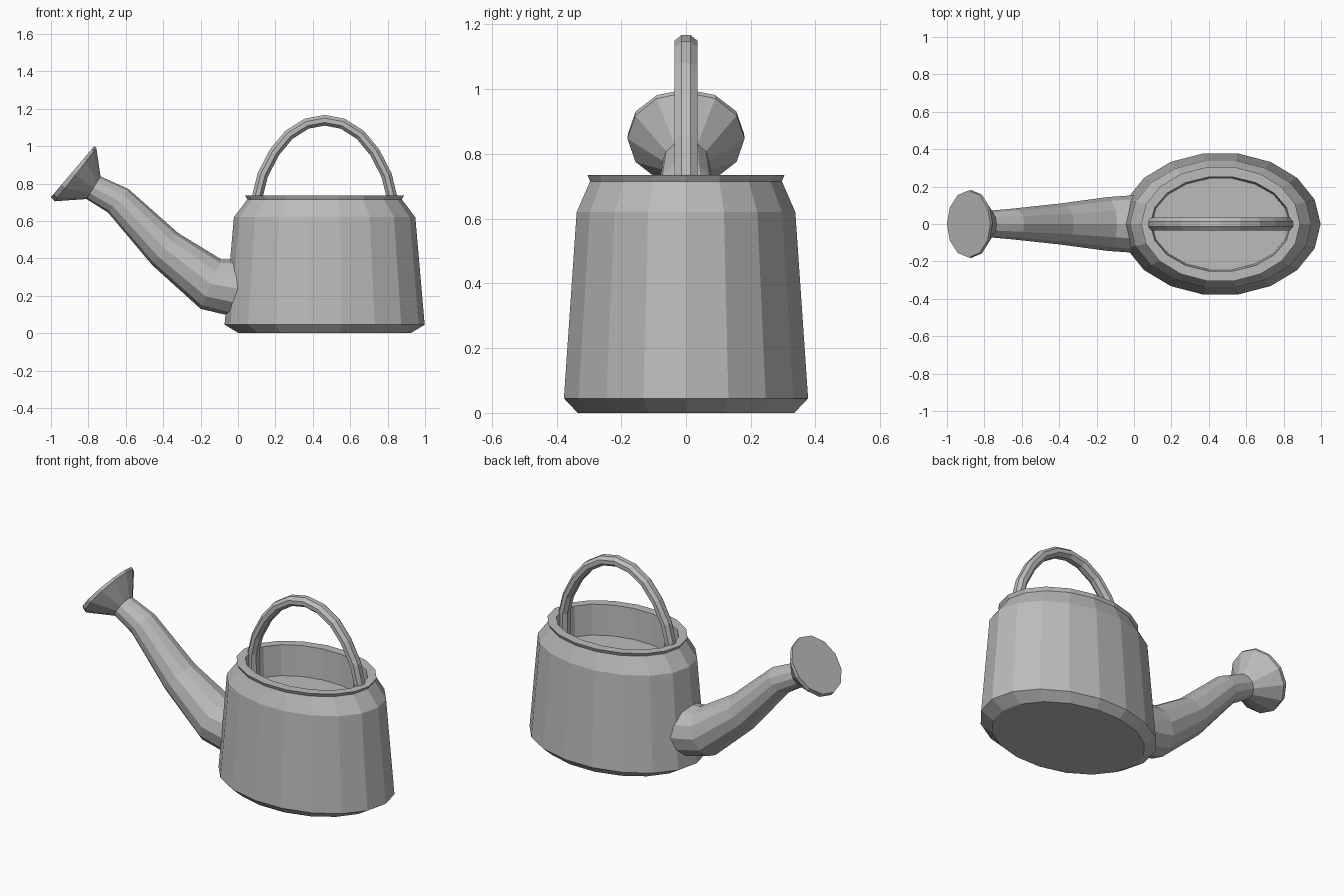
import bpy, bmesh, math
from mathutils import Vector

if "Cube" in bpy.data.objects:
    bpy.data.objects.remove(bpy.data.objects["Cube"], do_unlink=True)

GREY = (0.5, 0.5, 0.5, 1.0)
metal = bpy.data.materials.new("grey metal")
metal.use_nodes = True
metal.diffuse_color = GREY
metal.node_tree.nodes["Principled BSDF"].inputs["Base Color"].default_value = GREY


def loft(name, rings):
    """Skin a list of vertex rings and cap both ends."""
    bm = bmesh.new()
    loops = [[bm.verts.new(p) for p in ring] for ring in rings]
    n = len(loops[0])
    for a, b in zip(loops, loops[1:]):
        for i in range(n):
            j = (i + 1) % n
            bm.faces.new((a[i], a[j], b[j], b[i]))
    bm.faces.new(loops[0])
    bm.faces.new(loops[-1])
    bmesh.ops.recalc_face_normals(bm, faces=bm.faces)
    mesh = bpy.data.meshes.new(name)
    bm.to_mesh(mesh)
    bm.free()
    mesh.materials.append(metal)
    obj = bpy.data.objects.new(name, mesh)
    bpy.context.collection.objects.link(obj)
    return obj


def ring(centre, across, side, n, phase=0.0):
    """Elliptical ring spanned by two radius vectors."""
    angles = [math.tau * i / n + phase for i in range(n)]
    return [Vector(centre) + across * math.cos(t) + side * math.sin(t) for t in angles]


# Oval can: outside wall, flared rim, then down the inside to the floor
CAN_X = 0.463
can_profile = [  # x radius, y radius, height
    (0.46, 0.34, 0.0), (0.535, 0.383, 0.045), (0.485, 0.343, 0.62),
    (0.413, 0.301, 0.715), (0.425, 0.309, 0.735), (0.375, 0.255, 0.735),
    (0.367, 0.246, 0.55),
]
loft("can_body", [ring((CAN_X, 0, z), Vector((rx, 0, 0)), Vector((0, ry, 0)), 18)
                  for rx, ry, z in can_profile])

# Spout and sprinkler head: each section given by its top and bottom points
spout_sections = [  # top x, top z, bottom x, bottom z
    (0.02, 0.39, 0.01, 0.08), (-0.09, 0.395, -0.2, 0.13),
    (-0.32, 0.535, -0.46, 0.365), (-0.585, 0.77, -0.695, 0.645),
    (-0.735, 0.838, -0.81, 0.717), (-0.757, 0.99, -0.98, 0.705),
    (-0.768, 1.0, -1.0, 0.727),
]
rings = []
for tx, tz, bx, bz in spout_sections:
    top, bottom = Vector((tx, 0, tz)), Vector((bx, 0, bz))
    half = (top - bottom) / 2
    rings.append(ring((top + bottom) / 2, half, Vector((0, half.length, 0)), 12))
loft("spout", rings)

# Arched handle, mirrored about the middle of the can
arch = [(0.358, 0.6), (0.358, 0.735), (0.331, 0.845), (0.268, 0.967),
        (0.191, 1.06), (0.096, 1.12)]
path = [Vector((CAN_X - x, 0, z)) for x, z in arch]
path.append(Vector((CAN_X, 0, 1.138)))
path += [Vector((CAN_X + x, 0, z)) for x, z in reversed(arch)]
rings = []
for i, p in enumerate(path):
    along = (path[min(i + 1, len(path) - 1)] - path[max(i - 1, 0)]).normalized()
    across = Vector((-along.z, 0, along.x)) * 0.031
    rings.append(ring(p, across, Vector((0, 0.038, 0)), 8, math.pi / 8))
loft("handle", rings)
